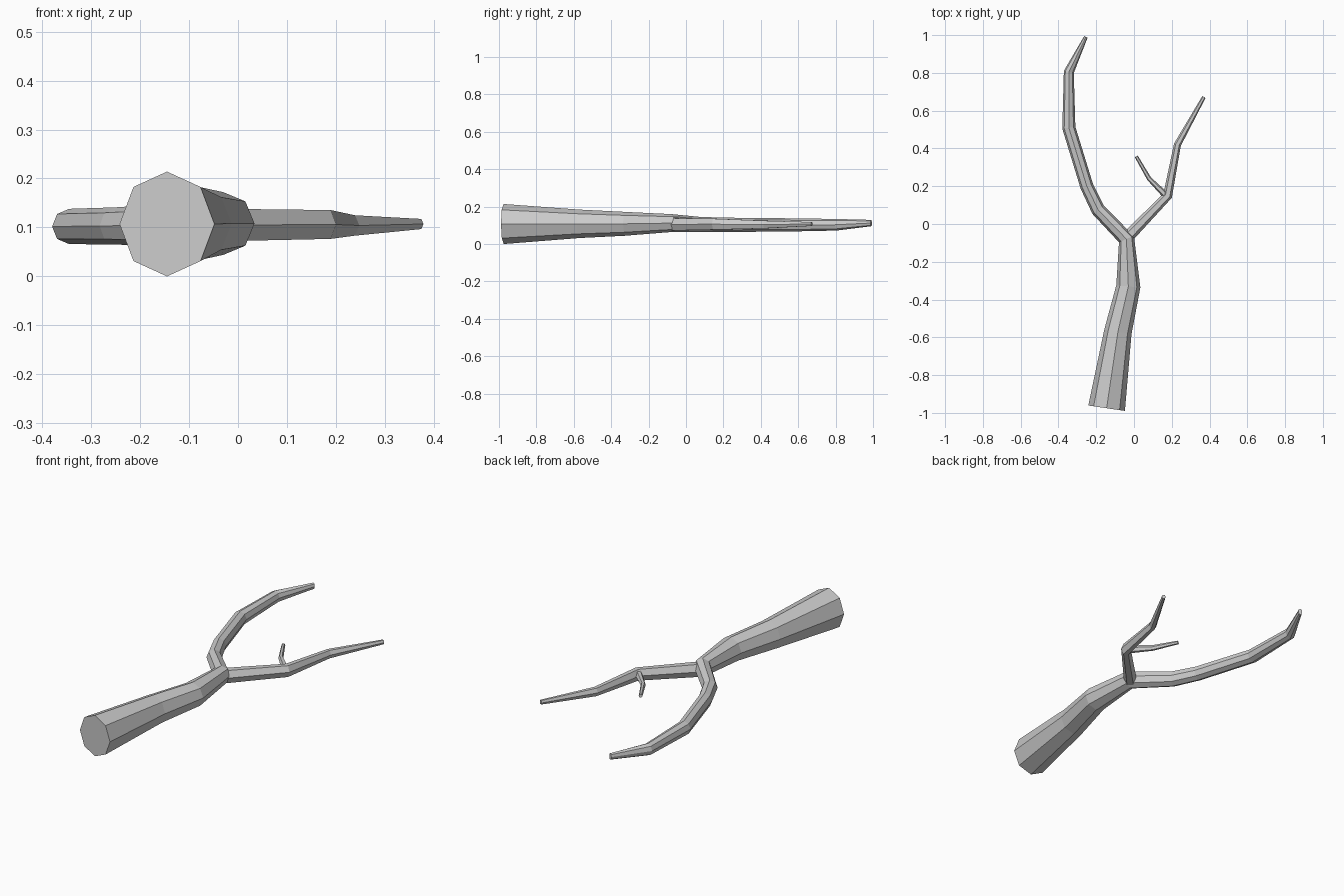
import bpy, bmesh, math
from mathutils import Vector

cube = bpy.data.objects.get("Cube")
if cube:
    bpy.data.objects.remove(cube)

bark = bpy.data.materials.new("grey_bark")
bark.use_nodes = True
GREY = (0.6, 0.6, 0.6, 1)
bark.diffuse_color = GREY
bark.node_tree.nodes["Principled BSDF"].inputs["Base Color"].default_value = GREY


def limb(name, path, sides):
    """Tapered faceted tube through (x, y, z, half width, half height) stations."""
    bm = bmesh.new()
    points = [Vector(p[:3]) for p in path]
    rings = []
    for i, (x, y, z, w, h) in enumerate(path):
        before = points[i] - points[max(i - 1, 0)]
        after = points[min(i + 1, len(path) - 1)] - points[i]
        along = (before.normalized() + after.normalized()).normalized()
        side = along.cross(Vector((0, 0, 1))).normalized()
        up = side.cross(along)
        ring = []
        for k in range(sides):
            a = math.tau * k / sides
            ring.append(bm.verts.new(points[i] + side * w * math.cos(a) + up * h * math.sin(a)))
        rings.append(ring)
    for r0, r1 in zip(rings, rings[1:]):
        for k in range(sides):
            n = (k + 1) % sides
            bm.faces.new((r0[k], r0[n], r1[n], r1[k]))
    bm.faces.new(rings[0])
    bm.faces.new(rings[-1])
    bmesh.ops.recalc_face_normals(bm, faces=bm.faces)
    mesh = bpy.data.meshes.new(name)
    bm.to_mesh(mesh)
    bm.free()
    mesh.materials.append(bark)
    obj = bpy.data.objects.new(name, mesh)
    bpy.context.collection.objects.link(obj)
    return obj


# Thick stem that bends into the long curved branch
limb("stem_and_long_branch", [
    (-0.145, -0.975, 0.107, 0.098, 0.107),
    (-0.085, -0.57, 0.108, 0.073, 0.076),
    (-0.03, -0.33, 0.108, 0.064, 0.064),
    (-0.04, -0.08, 0.112, 0.043, 0.048),
    (-0.19, 0.075, 0.104, 0.037, 0.041),
    (-0.25, 0.20, 0.103, 0.035, 0.038),
    (-0.345, 0.51, 0.102, 0.035, 0.036),
    (-0.345, 0.805, 0.103, 0.027, 0.031),
    (-0.255, 0.99, 0.112, 0.010, 0.017),
], 8)

# Forked side branch
limb("side_branch", [
    (-0.03, -0.065, 0.105, 0.032, 0.038),
    (0.178, 0.15, 0.106, 0.025, 0.034),
    (0.23, 0.42, 0.104, 0.019, 0.024),
    (0.37, 0.672, 0.107, 0.010, 0.012),
], 6)

# Small twig in the fork
limb("twig", [
    (0.17, 0.15, 0.108, 0.018, 0.022),
    (0.08, 0.24, 0.110, 0.012, 0.015),
    (0.012, 0.358, 0.115, 0.009, 0.009),
], 6)
